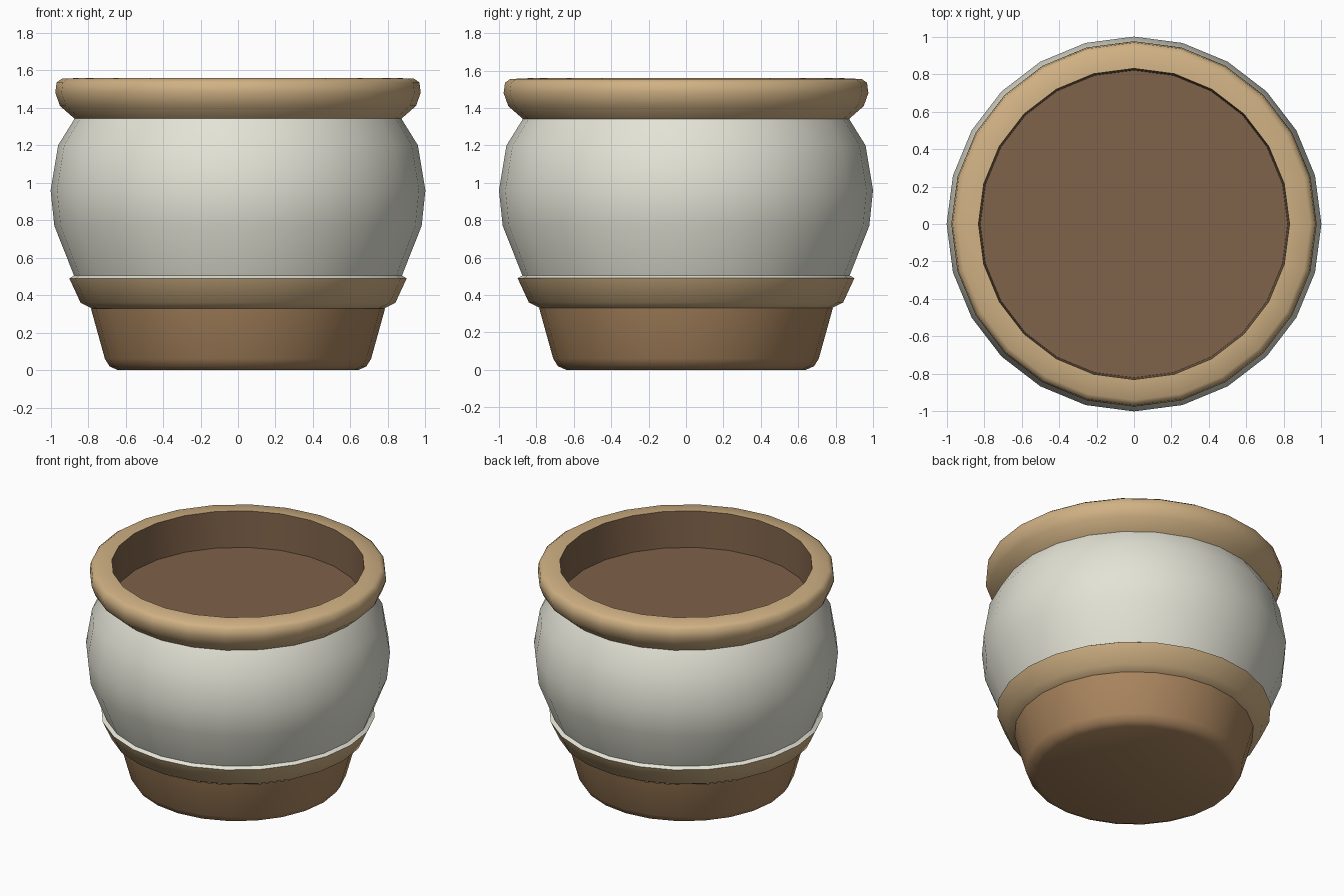
import bpy, bmesh, math

SIDES = 24

cube = bpy.data.objects.get("Cube")
if cube:
    bpy.data.objects.remove(cube, do_unlink=True)


def material(name, rgb):
    mat = bpy.data.materials.new(name)
    mat.use_nodes = True
    mat.diffuse_color = (*rgb, 1)
    mat.node_tree.nodes["Principled BSDF"].inputs["Base Color"].default_value = (*rgb, 1)
    return mat


def lathe(name, profile, mat, cap_start=False, cap_end=False, crease=30):
    """Turn a (radius, height) profile, listed so that faces point outward."""
    bm = bmesh.new()
    rings = []
    for r, z in profile:
        angles = [2 * math.pi * i / SIDES for i in range(SIDES)]
        rings.append([bm.verts.new((r * math.cos(a), r * math.sin(a), z)) for a in angles])
    for low, high in zip(rings, rings[1:]):
        for i in range(SIDES):
            j = (i + 1) % SIDES
            bm.faces.new((low[i], low[j], high[j], high[i]))
    if cap_start:
        bm.faces.new(rings[0][::-1])
    if cap_end:
        bm.faces.new(rings[-1])
    mesh = bpy.data.meshes.new(name)
    bm.to_mesh(mesh)
    bm.free()
    mesh.materials.append(mat)
    obj = bpy.data.objects.new(name, mesh)
    bpy.context.collection.objects.link(obj)
    bpy.ops.object.select_all(action="DESELECT")
    obj.select_set(True)
    bpy.context.view_layer.objects.active = obj
    bpy.ops.object.shade_smooth_by_angle(angle=math.radians(crease))
    return obj


clay = material("brown clay", (0.41, 0.24, 0.115))
tan = material("tan glaze", (0.63, 0.44, 0.23))
cream = material("cream glaze", (0.77, 0.765, 0.67))
soil = material("dark soil", (0.21, 0.122, 0.067))

# Tapered foot with a rounded bottom edge
lathe("foot", [(0.64, 0), (0.685, 0.02), (0.71, 0.06), (0.785, 0.33)],
      clay, cap_start=True, crease=60)

# Flared collar above the foot
lathe("collar", [(0.78, 0.33), (0.84, 0.36), (0.9, 0.49)], tan, crease=50)

# Rounded body, with a narrow ledge over the collar
lathe("body", [(0.9, 0.49), (0.875, 0.505), (0.98, 0.77), (1.0, 0.96),
               (0.96, 1.2), (0.87, 1.345)], cream, crease=50)

# Rolled rim
lathe("rim", [(0.87, 1.34), (0.95, 1.41), (0.975, 1.48), (0.968, 1.535),
              (0.94, 1.555), (0.83, 1.56)], tan, crease=50)

# Inner wall and soil surface
lathe("inner_wall_and_soil", [(0.83, 1.56), (0.82, 1.3)], soil, cap_end=True)
